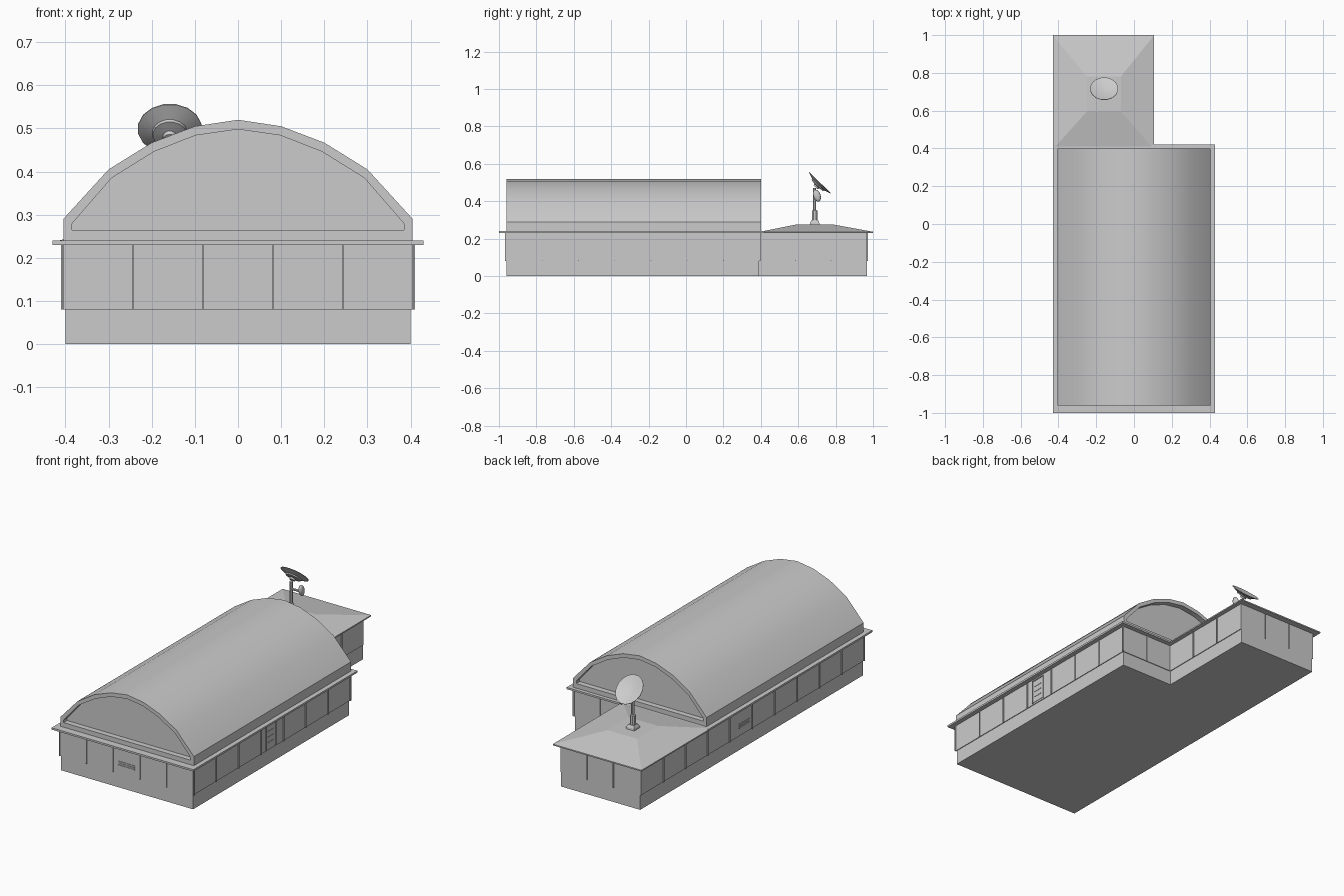
import bpy, bmesh, math
from mathutils import Matrix, Vector

if "Cube" in bpy.data.objects:
    bpy.data.objects.remove(bpy.data.objects["Cube"])


def make(name, bm, smooth=None):
    bmesh.ops.recalc_face_normals(bm, faces=bm.faces)
    me = bpy.data.meshes.new(name)
    bm.to_mesh(me)
    bm.free()
    ob = bpy.data.objects.new(name, me)
    bpy.context.collection.objects.link(ob)
    if smooth:
        bpy.ops.object.select_all(action='DESELECT')
        bpy.context.view_layer.objects.active = ob
        ob.select_set(True)
        bpy.ops.object.shade_smooth_by_angle(angle=math.radians(smooth))
    return ob


def add_box(bm, x0, x1, y0, y1, z0, z1):
    m = Matrix.Translation(((x0 + x1) / 2, (y0 + y1) / 2, (z0 + z1) / 2))
    bmesh.ops.create_cube(bm, size=1, matrix=m @ Matrix.Diagonal((x1 - x0, y1 - y0, z1 - z0, 1)))


def boxes(name, *dims):
    bm = bmesh.new()
    for d in dims:
        add_box(bm, *d)
    return make(name, bm)


def loft(name, rings, smooth=None):
    bm = bmesh.new()
    loops = [[bm.verts.new(p) for p in r] for r in rings]
    n = len(loops[0])
    for a, b in zip(loops, loops[1:]):
        for i in range(n):
            bm.faces.new((a[i], a[(i + 1) % n], b[(i + 1) % n], b[i]))
    bm.faces.new(loops[0])
    bm.faces.new(loops[-1])
    return make(name, bm, smooth)


def lathe(name, profile, n, matrix, smooth=None):
    rings = [[matrix @ Vector((r * math.cos(2 * math.pi * (i + .5) / n),
                               r * math.sin(2 * math.pi * (i + .5) / n), z))
              for i in range(n)] for r, z in profile]
    return loft(name, rings, smooth)


# Walls: plinth, slightly proud upper panels and eaves
boxes("hall_base", (-.4, .4, -.96, .39, 0, .232))
boxes("annex_base", (-.4, .08, .39, .968, 0, .232))
boxes("hall_wall_panels", (-.404, .404, -.964, .394, .08, .232))
boxes("annex_wall_panels", (-.404, .084, .394, .968, .08, .232))
boxes("hall_eave", (-.43, .43, -1, .42, .23, .24))

# Vertical panel ribs
P, H = .41, .002
ribs = []
for i in range(6):
    x = -.405 + .162 * i
    ribs.append((x - H, x + H, -.969, -.96, .08, .232))
    if x > .08:
        ribs.append((x - H, x + H, .39, .399, .08, .232))
for i in range(8):
    y = -.962 + .1938 * i
    ribs += [(.4, P, y - H, y + H, .08, .232), (-P, -.4, y - H, y + H, .08, .232)]
for y in (.585, .775):
    ribs += [(.08, .09, y - H, y + H, .08, .232), (-P, -.4, y - H, y + H, .08, .232)]
for x in (-.24, -.08):
    ribs.append((x - H, x + H, .96, .974, .08, .232))
boxes("wall_ribs", *ribs)


# Vaulted roof with recessed gable ends
def arch(half, y):
    return [(x, y, z) for x, z in half] + [(-x, y, z) for x, z in reversed(half) if x]


outer = [(-.405, .238), (-.405, .29), (-.3, .405), (-.2, .467), (-.1, .505), (0, .52)]
inner = [(-.385, .265), (-.385, .279), (-.293, .385), (-.195, .446), (-.098, .484), (0, .498)]
loft("vaulted_roof", [arch(inner, -.93), arch(inner, -.96), arch(outer, -.96),
                      arch(outer, .4), arch(inner, .4), arch(inner, .37)], 40)


# Low hipped annex roof
def rect(x0, x1, y0, y1, z):
    return [(x0, y0, z), (x1, y0, z), (x1, y1, z), (x0, y1, z)]


loft("annex_roof", [rect(-.43, .107, .395, 1, .23), rect(-.43, .107, .395, 1, .237),
                    rect(-.25, -.07, .595, .78, .277)])

# Side door with frame and window bars
D0, D1 = -.335, -.255
boxes("side_door", (.4, .406, D0, D1, .09, .215),
      (.4, .41, D0 - .004, D0, .085, .22), (.4, .41, D1, D1 + .004, .085, .22),
      (.4, .41, D0, D1, .215, .22),
      *[(.4, .408, D0 + .015, D1 - .015, z, z + .004) for z in (.12, .15, .18)])

# Wall vents
boxes("front_vent", *[(-.05, .05, -.967, -.96, z, z + .004) for z in (.122, .132, .142)])
boxes("side_vent", *[(-.407, -.4, .03, .12, z, z + .004) for z in (.122, .132, .142)])

# Antenna mast
C = (-.16, .688)
mast = Matrix.Translation((*C, 0))
lathe("antenna_foot", [(.037, .27), (.034, .287), (.024, .3)], 4, mast)
lathe("antenna_mast", [(.015, .29), (.015, .35), (.009, .353), (.009, .47)], 8, mast, 40)

# Tilted dish, facing up and back
tilt = Matrix.Translation((-.158, .716, .499)) @ Matrix.Rotation(math.radians(-44), 4, 'X')
tilt = tilt @ Matrix.Diagonal((.9, 1, 1, 1))
lathe("antenna_dish", [(.008, -.034), (.016, -.033), (.018, -.024), (.044, -.02), (.046, -.014),
                       (.083, -.001), (.083, .001), (.045, -.009), (.006, -.013)], 16, tilt, 50)

# Side arm with counterweight
arm = Matrix.Translation((*C, .43)) @ Matrix.Rotation(math.radians(90), 4, 'Y')
lathe("antenna_arm", [(.006, 0), (.006, .055)], 8, arm, 40)
weight = (Matrix.Translation((-.105, .7, .43)) @ Matrix.Rotation(math.radians(20), 4, 'X')
          @ Matrix.Diagonal((.012, .02, .034, 1)))
bm = bmesh.new()
bmesh.ops.create_uvsphere(bm, u_segments=10, v_segments=6, radius=1, matrix=weight)
make("antenna_counterweight", bm, 60)
